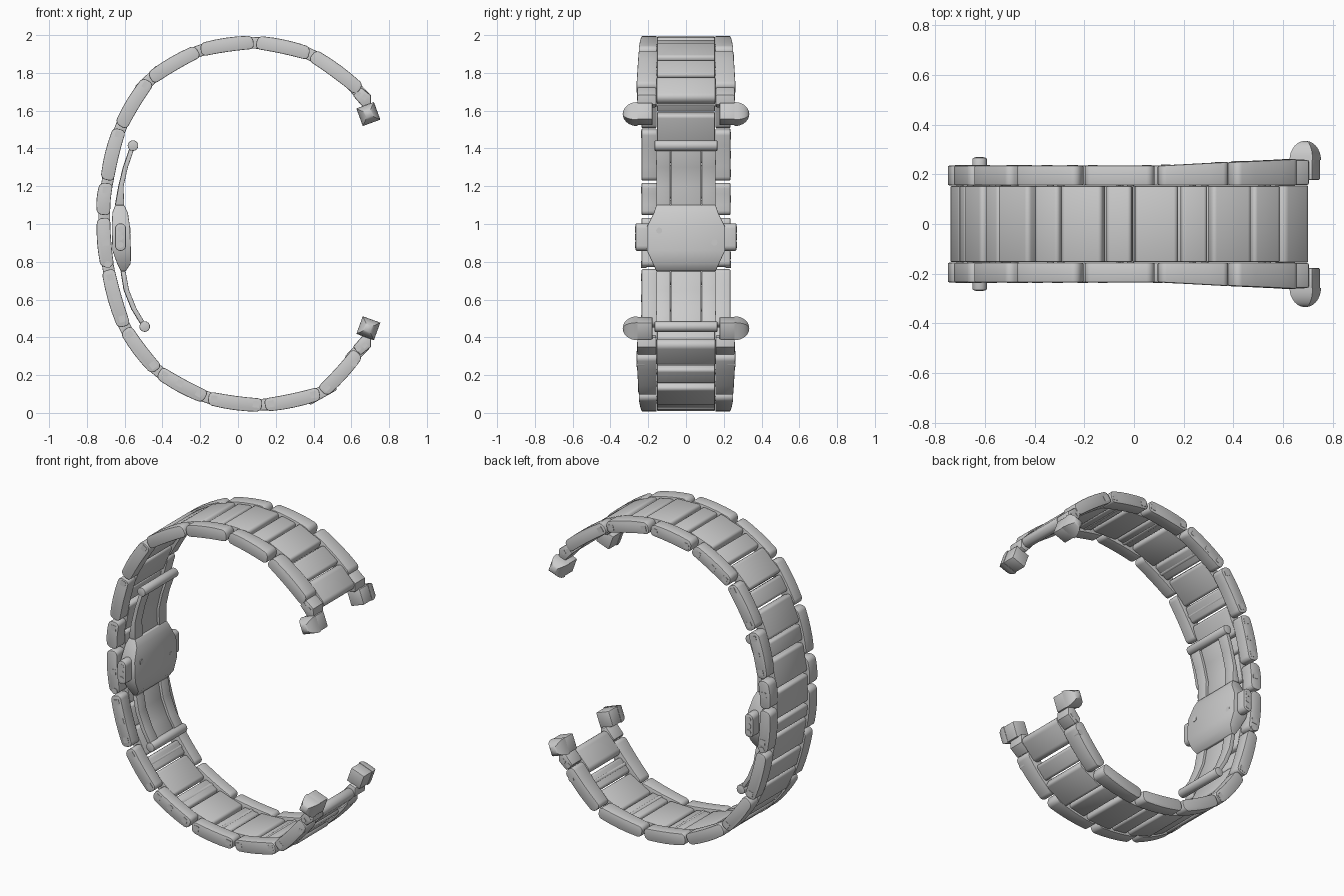
import bpy, bmesh
from math import sin, cos, pi, radians
from mathutils import Vector

if "Cube" in bpy.data.objects:
    bpy.data.objects.remove(bpy.data.objects["Cube"])

CENTRE = Vector((0, 1))


def finish(name, bm, bevel=0.0):
    bmesh.ops.recalc_face_normals(bm, faces=bm.faces[:])
    if bevel:
        edges = [e for e in bm.edges if len(e.link_faces) == 2 and e.calc_face_angle(0) > radians(50)]
        bmesh.ops.bevel(bm, geom=edges, offset=bevel, segments=2, profile=0.5,
                        affect='EDGES', clamp_overlap=True)
    me = bpy.data.meshes.new(name)
    bm.to_mesh(me)
    bm.free()
    ob = bpy.data.objects.new(name, me)
    bpy.context.collection.objects.link(ob)
    return ob


def prism(name, pts, near, far, bevel=0.005):
    """Extrude an x-z outline along y; near and far give one y per point."""
    n = len(pts)
    bm = bmesh.new()
    a = [bm.verts.new((p[0], y, p[1])) for p, y in zip(pts, near)]
    b = [bm.verts.new((p[0], y, p[1])) for p, y in zip(pts, far)]
    bm.faces.new(a)
    bm.faces.new(b[::-1])
    for i in range(n):
        j = (i + 1) % n
        bm.faces.new((a[i], b[i], b[j], a[j]))
    return finish(name, bm, bevel)


def slab(name, p, q, thick, y0, y1, y1b=None, r=0.02, bulge=0.0, bevel=0.005):
    """Round-cornered link from p to q (x-z); far side tapers from y1 to y1b."""
    p, q = Vector(p), Vector(q)
    L = (q - p).length
    t = (q - p) / L
    nrm = Vector((-t.y, t.x))
    if nrm.dot((p + q) / 2 - CENTRE) < 0:
        nrm = -nrm
    h = thick / 2
    loc = []
    for cx, cy, a0 in ((L - r, h - r, 0), (r, h - r, 90), (r, r - h, 180), (L - r, r - h, 270)):
        for k in range(6):
            a = radians(a0 + k * 18)
            loc.append((cx + r * cos(a), cy + r * sin(a)))
        if bulge and a0 in (0, 180):
            for u in (.25, .5, .75):
                u = 1 - u if a0 == 0 else u
                loc.append((r + u * (L - 2 * r), h if a0 == 0 else -h))
    pts, far = [], []
    for a, b in loc:
        u = a / L
        k = 1.0 if b > 0 else 0.5
        pts.append(p + t * a + nrm * (b + k * bulge * 4 * u * (1 - u)))
        far.append(y1 if y1b is None else y1 + (y1b - y1) * u)
    return prism(name, pts, [y0] * len(pts), far, bevel)


def rod(name, x, z, r, y0, y1, bevel=0.004):
    pts = [(x + r * cos(k * pi / 12), z + r * sin(k * pi / 12)) for k in range(24)]
    return prism(name, pts, [y0] * 24, [y1] * 24, bevel)


def loft(name, stations, bevel=0.004):
    """Box sections stacked in z: (z, x_left, x_right, y0, y1)."""
    bm = bmesh.new()
    rings = [[bm.verts.new(v) for v in ((xl, y0, z), (xr, y0, z), (xr, y1, z), (xl, y1, z))]
             for z, xl, xr, y0, y1 in stations]
    bm.faces.new(rings[0])
    bm.faces.new(rings[-1])
    for a, b in zip(rings, rings[1:]):
        for i in range(4):
            j = (i + 1) % 4
            bm.faces.new((a[i], a[j], b[j], b[i]))
    return finish(name, bm, bevel)


SIDES = (("front", -1), ("back", 1))
J = [Vector(v) for v in (
    (.65, 1.705), (.385, 1.90), (.09, 1.963), (-.205, 1.92), (-.47, 1.765), (-.625, 1.51),
    (-.695, 1.225), (-.712, 1.04), (-.69, .765), (-.60, .45), (-.425, .22), (-.165, .08),
    (.135, .04), (.44, .105), (.64, .325))]
N = len(J) - 1
WIDTH = [.262, .25] + [.235] * 11 + [.25, .262]      # half width of the band at each joint

# outer links
for i in range(N):
    d = (J[i + 1] - J[i]).normalized() * .008
    for side, s in SIDES:
        slab(f"side_link_{side}_{i + 1}", J[i] + d, J[i + 1] - d, .07, s * .156,
             s * WIDTH[i], s * WIDTH[i + 1], r=.026, bulge=.010)

# wide centre links across the joints
for i in range(1, N):
    t = (J[i + 1] - J[i - 1]).normalized()
    c = J[i] + (CENTRE - J[i]).normalized() * .004
    slab(f"centre_link_{i}", c - t * .087, c + t * .087, .062, -.153, .153, r=.018)

# narrow centre links in the middle of each outer link
for i in range(N):
    if i == 6:
        continue
    t = (J[i + 1] - J[i])
    half = t.length / 2 - .098
    t.normalize()
    m = (J[i] + J[i + 1]) / 2
    m += (m - CENTRE).normalized() * .011
    slab(f"narrow_centre_link_{i + 1}", m - t * half, m + t * half, .050, -.153, .153, r=.016)
    # joining bar into the outer links
    rod(f"link_bar_{i + 1}", m.x * .985, 1 + (m.y - 1) * .985, .014, -.17, .17, 0)

# square pins on the band edges (the back edge is the mirrored pattern)
PINS = {4: [.12], 5: [.12], 6: [.25], 7: [.5], 8: [.15, .5, .85], 9: [.15, .86],
        10: [.14, .45, .84], 11: [.13, .87], 12: [.13, .87], 13: [.13]}
for i, fracs in PINS.items():
    for f in fracs:
        for side, s in SIDES:
            k, u = (i, f) if s < 0 else (N - 1 - i, 1 - f)
            d = (J[k + 1] - J[k]).normalized() * .017
            c = J[k].lerp(J[k + 1], u)
            y = WIDTH[k] + (WIDTH[k + 1] - WIDTH[k]) * u
            slab(f"pin_{side}_{k + 1}", c - d, c + d, .034, s * (y - .02), s * (y + .002),
                 r=.003, bevel=0)
for side, s in SIDES:
    rod(f"round_pin_{side}", -.69, .785, .018, s * .21, s * .238, 0)

# end pieces: centre end link, lugs and domed knobs, top and bottom
for end, fz in (("top", lambda z: z), ("bottom", lambda z: 2.03 - z)):
    slab(f"end_link_{end}", (.578, fz(1.765)), (.69, fz(1.648)), .066, -.155, .155, r=.03)
    a0 = radians(20)
    corners = [(cos(a0 + pi / 4 + k * pi / 2), sin(a0 + pi / 4 + k * pi / 2)) for k in range(4)]
    for side, s in SIDES:
        arm = [(.608, 1.68), (.65, 1.725), (.703, 1.682), (.705, 1.63), (.665, 1.615)]
        arm = [(x, fz(z)) for x, z in arm]
        prism(f"lug_arm_{end}_{side}", arm, [s * .157] * 5, [s * .258] * 5, .008)
        foot = [(.69 + .067 * x, fz(1.582 + .067 * z)) for x, z in corners]
        prism(f"lug_foot_{end}_{side}", foot, [s * .177] * 4, [s * .264] * 4, .006)
        for x, z in ((.635, 1.69), (.67, 1.672)):
            slab(f"lug_pin_{end}_{side}", (x - .01, fz(z + .008)), (x + .01, fz(z - .008)), .026,
                 s * .24, s * .260, r=.003, bevel=0)
        bm = bmesh.new()
        rings = []
        for k in range(8):
            a = radians(k * 12)
            rings.append([bm.verts.new((.69 + .070 * cos(a) * x, s * (.258 + .077 * sin(a)),
                                        fz(1.582 + .070 * cos(a) * z))) for x, z in corners])
        tip = bm.verts.new((.69, s * .335, fz(1.582)))
        bm.faces.new(rings[0])
        for a, b in zip(rings, rings[1:]):
            for i in range(4):
                j = (i + 1) % 4
                bm.faces.new((a[i], a[j], b[j], b[i]))
        for i in range(4):
            bm.faces.new((rings[-1][i], rings[-1][(i + 1) % 4], tip))
        finish(f"knob_{end}_{side}", bm)
        if end == "bottom":
            rod(f"end_round_pin_{side}", .615, .262, .018, s * .22, s * .261, 0)

# clasp plate
plate = [(1.10, -.650, -.602, .157), (1.06, -.665, -.583, .170), (.985, -.668, -.572, .207),
         (.86, -.665, -.567, .207), (.79, -.640, -.568, .175), (.75, -.620, -.595, .157)]
loft("clasp_plate", [(z, a, b, -w, w) for z, a, b, w in plate])

# clasp arms, with a recessed tongue between each pair
ARMS = {"upper": [(1.10, -.650, -.603), (1.20, -.632, -.606), (1.30, -.608, -.583), (1.41, -.570, -.546)],
        "lower": [(.75, -.620, -.595), (.65, -.604, -.577), (.55, -.564, -.536), (.46, -.509, -.482)]}
for label, st in ARMS.items():
    for side, s in SIDES:
        loft(f"clasp_arm_{label}_{side}",
             [(z, a, b, s * .083, s * (.157 + .004 * (i == 3))) for i, (z, a, b) in enumerate(st)], .003)
    loft(f"clasp_tongue_{label}", [(z, a - .002, b - .012, -.08, .08) for z, a, b in st], .002)
rod("clasp_bar_upper", -.556, 1.415, .028, -.166, .166)
rod("clasp_bar_lower", -.494, .457, .028, -.166, .166)

# clasp buttons and plate screws
for side, s in SIDES:
    slab(f"clasp_button_{side}", (-.622, 1.003), (-.622, .858), .058, s * .17, s * .267, r=.027, bevel=.006)
    for k in range(3):
        rod(f"button_grip_{side}_{k + 1}", -.622, .89 + k * .04, .016, s * .25, s * .269, 0)
for k, (y, z) in enumerate(((-.142, .965), (.15, .902))):
    bpy.ops.mesh.primitive_cylinder_add(vertices=20, radius=.016, depth=.02,
                                        location=(-.578, y, z), rotation=(0, pi / 2, 0))
    bpy.context.object.name = f"clasp_screw_{k + 1}"

# smooth shading with crisp edges
for ob in bpy.data.objects:
    ob.select_set(True)
bpy.context.view_layer.objects.active = bpy.data.objects["clasp_plate"]
bpy.ops.object.shade_smooth_by_angle(angle=radians(32))
